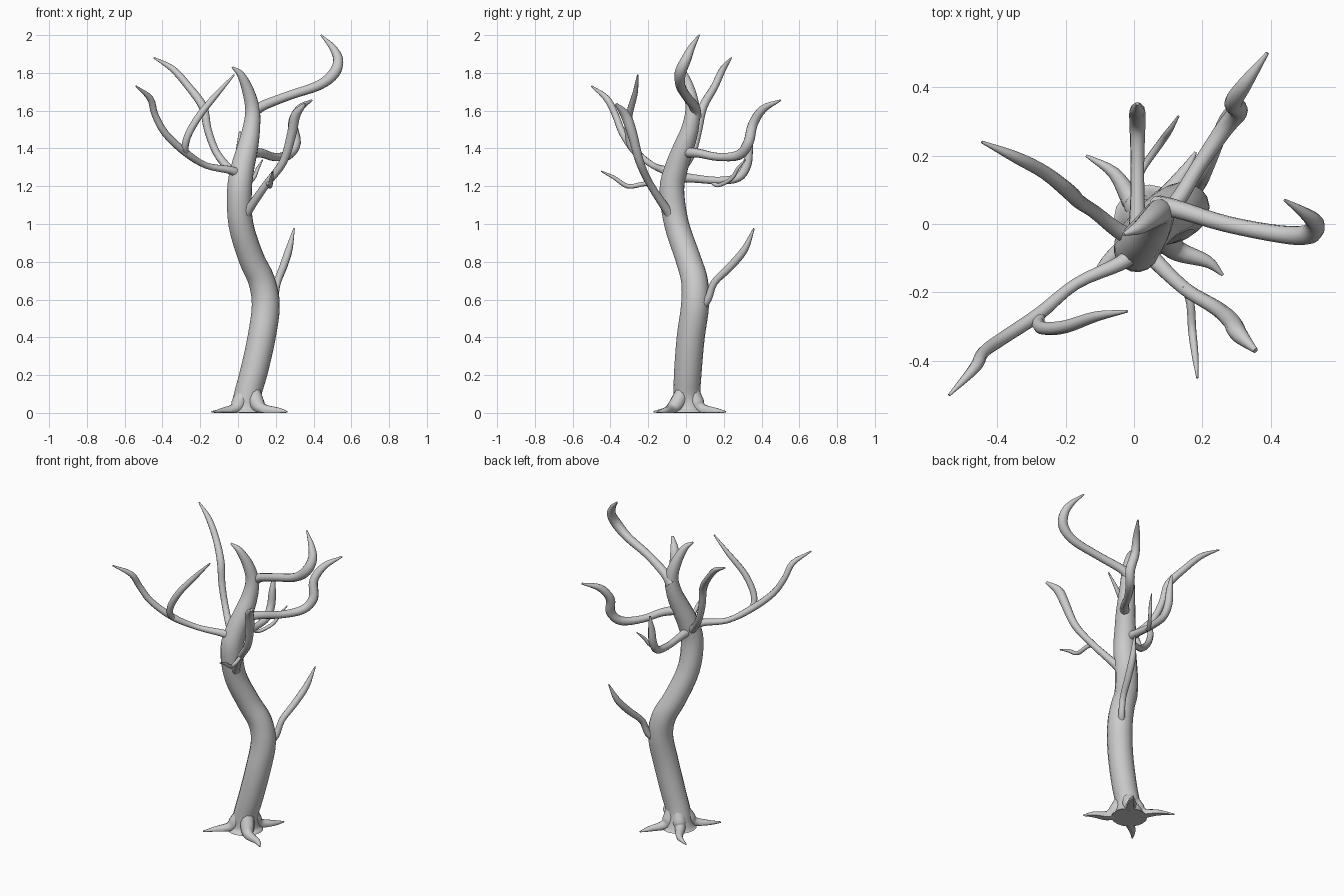
import bpy, bmesh, math
from mathutils import Vector


def spline(pts, steps):
    """Catmull-Rom through (x, y, z, radius) points."""
    p = [Vector(q) for q in pts]
    p = [p[0] * 2 - p[1]] + p + [p[-1] * 2 - p[-2]]
    out = []
    for i in range(1, len(p) - 2):
        a, b, c, d = p[i - 1:i + 3]
        for s in range(steps):
            t = s / steps
            out.append(0.5 * (2 * b + (c - a) * t + (2 * a - 5 * b + 4 * c - d) * t * t
                              + (3 * b - a - 3 * c + d) * t ** 3))
    return out + [p[-2]]


def limb(name, pts, sides=10, steps=4):
    """Tapered, curved round limb swept along a path."""
    path = spline(pts, steps)
    pos = [q.to_3d() for q in path]
    bm = bmesh.new()
    rings = []
    u = None
    for i, q in enumerate(path):
        t = (pos[min(i + 1, len(pos) - 1)] - pos[max(i - 1, 0)]).normalized()
        if u is None:
            u = t.orthogonal()
        u = (u - t * u.dot(t)).normalized()
        v = t.cross(u)
        ring = []
        for k in range(sides):
            a = 2 * math.pi * k / sides
            co = pos[i] + (u * math.cos(a) + v * math.sin(a)) * max(q[3], 0.003)
            co.z = max(co.z, 0)
            ring.append(bm.verts.new(co))
        rings.append(ring)
    for r0, r1 in zip(rings, rings[1:]):
        for k in range(sides):
            j = (k + 1) % sides
            bm.faces.new((r0[k], r0[j], r1[j], r1[k]))
    bm.faces.new(rings[0][::-1])
    bm.faces.new(rings[-1])
    bmesh.ops.recalc_face_normals(bm, faces=bm.faces)
    me = bpy.data.meshes.new(name)
    bm.to_mesh(me)
    bm.free()
    ob = bpy.data.objects.new(name, me)
    bpy.context.collection.objects.link(ob)
    bpy.ops.object.select_all(action='DESELECT')
    ob.select_set(True)
    bpy.context.view_layer.objects.active = ob
    bpy.ops.object.shade_smooth_by_angle(angle=math.radians(50))
    return ob


# Trunk
limb("trunk", [
    (.045, .01, 0, .105), (.045, .01, .03, .083), (.052, .005, .1, .072), (.085, .01, .22, .073),
    (.125, .025, .4, .074), (.147, .048, .57, .074), (.125, .045, .7, .071), (.07, .01, .82, .068),
    (.015, -.05, 1.0, .066), (.008, -.075, 1.18, .066), (.025, -.05, 1.3, .062),
    (.05, -.015, 1.4, .056), (.07, .02, 1.5, .047), (.077, .035, 1.6, .039),
    (.055, .02, 1.7, .032), (.015, -.01, 1.79, .02), (-.03, -.03, 1.83, .005)], 16)

# Roots
roots = [[(.13, -.08), (.215, -.11), (.26, -.15)],
         [(.1, .085), (.15, .155), (.18, .21)],
         [(-.01, .075), (-.06, .15), (-.14, .2)],
         [(-.02, -.06), (-.08, -.11), (-.13, -.17)]]
for n, (a, b, c) in enumerate(roots):
    limb(f"root_{n + 1}", [
        (.06 + .25 * (a[0] - .05), .01 + .25 * (a[1] - .01), .13, .035),
        (.05 + .6 * (a[0] - .05), .01 + .6 * (a[1] - .01), .055, .042),
        (*a, .02, .03), (*b, .01, .018), (*c, .006, .004)])

# Main branches
limb("top_right_branch", [
    (.07, .05, 1.57, .034), (.12, .045, 1.62, .027), (.27, 0, 1.68, .024), (.43, -.03, 1.735, .026),
    (.51, -.03, 1.80, .03), (.53, 0, 1.87, .027), (.5, .03, 1.935, .018), (.44, .07, 2.0, .004)])
limb("back_right_branch", [
    (.05, -.02, 1.38, .03), (.125, .065, 1.375, .024), (.19, .17, 1.355, .022), (.265, .28, 1.365, .026),
    (.305, .33, 1.43, .028), (.29, .355, 1.53, .026), (.325, .41, 1.61, .021), (.39, .5, 1.655, .005)])
limb("front_right_branch", [
    (.03, -.065, 1.02, .03), (.06, -.105, 1.08, .024), (.15, -.19, 1.21, .02), (.24, -.245, 1.33, .022),
    (.285, -.285, 1.48, .026), (.305, -.32, 1.575, .026), (.355, -.37, 1.635, .008)])
limb("front_left_branch", [
    (.01, -.075, 1.26, .03), (-.04, -.115, 1.285, .022), (-.17, -.175, 1.31, .017),
    (-.28, -.265, 1.38, .02), (-.385, -.335, 1.48, .019), (-.44, -.375, 1.58, .018),
    (-.465, -.42, 1.665, .017), (-.54, -.5, 1.73, .004)])
limb("back_left_branch", [
    (.02, -.05, 1.24, .03), (-.045, -.02, 1.29, .023), (-.115, .035, 1.38, .02), (-.16, .065, 1.5, .021),
    (-.185, .09, 1.62, .023), (-.26, .15, 1.725, .02), (-.345, .195, 1.82, .017), (-.445, .24, 1.88, .004)])
limb("back_branch", [
    (.01, -.05, 1.25, .03), (.01, .05, 1.24, .022), (.01, .17, 1.23, .02), (.01, .275, 1.245, .023),
    (.01, .322, 1.31, .024), (.01, .335, 1.4, .02), (.01, .352, 1.49, .005)])
limb("low_branch", [
    (.15, .065, .54, .024), (.19, .115, .6, .02), (.208, .15, .69, .019), (.24, .235, .775, .021),
    (.27, .31, .865, .019), (.297, .36, .977, .004)])

# Side twigs
limb("front_left_twig", [
    (-.27, -.255, 1.365, .014), (-.28, -.29, 1.41, .019), (-.26, -.305, 1.48, .02),
    (-.2, -.3, 1.58, .019), (-.11, -.27, 1.69, .015), (-.02, -.255, 1.79, .004)], 8)
limb("front_right_twig", [
    (.15, -.18, 1.22, .012), (.165, -.235, 1.21, .012), (.17, -.31, 1.2, .012),
    (.178, -.38, 1.245, .01), (.185, -.45, 1.28, .003)], 8)
limb("back_twig", [
    (.01, .13, 1.23, .012), (.03, .17, 1.205, .011), (.08, .24, 1.24, .011),
    (.105, .275, 1.295, .009), (.13, .315, 1.34, .003)], 8)
